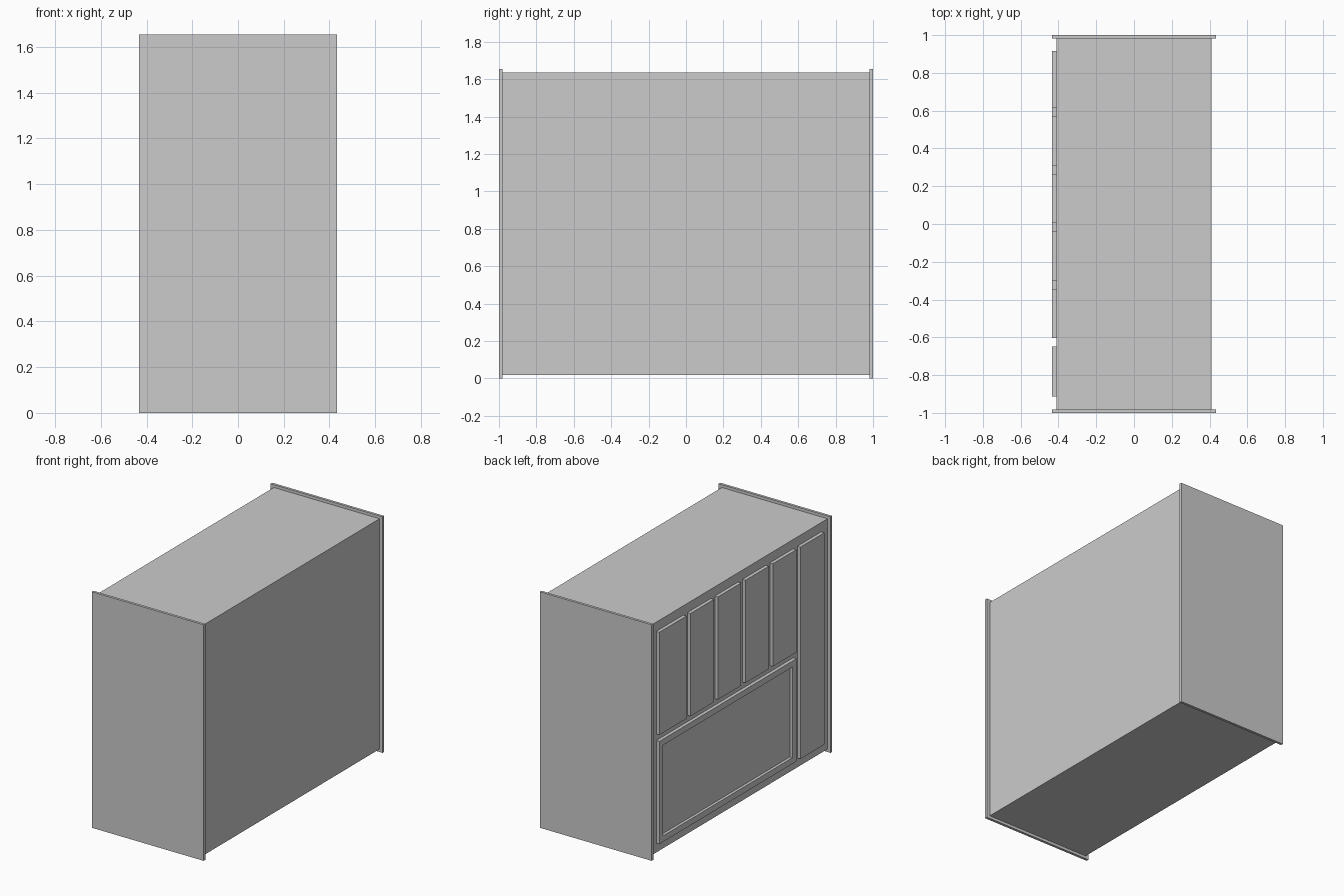
import bpy, bmesh

if "Cube" in bpy.data.objects:
    bpy.data.objects.remove(bpy.data.objects["Cube"])

def box(name, x, y, z):
    """Axis-aligned box from (min, max) ranges."""
    bm = bmesh.new()
    bmesh.ops.create_cube(bm, size=1)
    for v in bm.verts:
        v.co = [r[0] if c < 0 else r[1] for c, r in zip(v.co, (x, y, z))]
    mesh = bpy.data.meshes.new(name)
    bm.to_mesh(mesh)
    bm.free()
    obj = bpy.data.objects.new(name, mesh)
    bpy.context.collection.objects.link(obj)
    return obj

BODY_X, SIDE_X = 0.41, 0.434
HEIGHT, THICK = 1.655, 0.018
FRONT = (-SIDE_X, -BODY_X)      # depth range of the doors and drawers
LOW, HIGH = 0.085, 1.57         # bottom and top of the fronts

# Cabinet body and the two overhanging end panels
box("cabinet_body", (-BODY_X, BODY_X), (-1 + THICK, 1 - THICK), (0.02, 1.635))
box("end_panel_front", (-SIDE_X, SIDE_X), (-1, -1 + THICK), (0, HEIGHT))
box("end_panel_back", (-SIDE_X, SIDE_X), (1 - THICK, 1), (0, HEIGHT))

# Row of five upper doors
doors = [(0.615, 0.915), (0.31, 0.57), (0.008, 0.265), (-0.298, -0.04), (-0.603, -0.343)]
for i, y in enumerate(doors):
    box(f"upper_door_{i + 1}", FRONT, y, (0.85, HIGH))

# Full-height narrow door
box("tall_door", FRONT, (-0.912, -0.648), (LOW, HIGH))

# Wide lower panel with a recessed centre
panel = box("lower_panel", FRONT, (-0.603, 0.915), (LOW, 0.805))
bm = bmesh.new()
bm.from_mesh(panel.data)
bm.normal_update()
face = min(bm.faces, key=lambda f: f.normal.x)
bmesh.ops.inset_region(bm, faces=[face], thickness=0.06)
inner = bmesh.ops.extrude_discrete_faces(bm, faces=[face])["faces"][0]
bmesh.ops.translate(bm, verts=inner.verts, vec=(0.02, 0, 0))
bm.to_mesh(panel.data)
bm.free()
